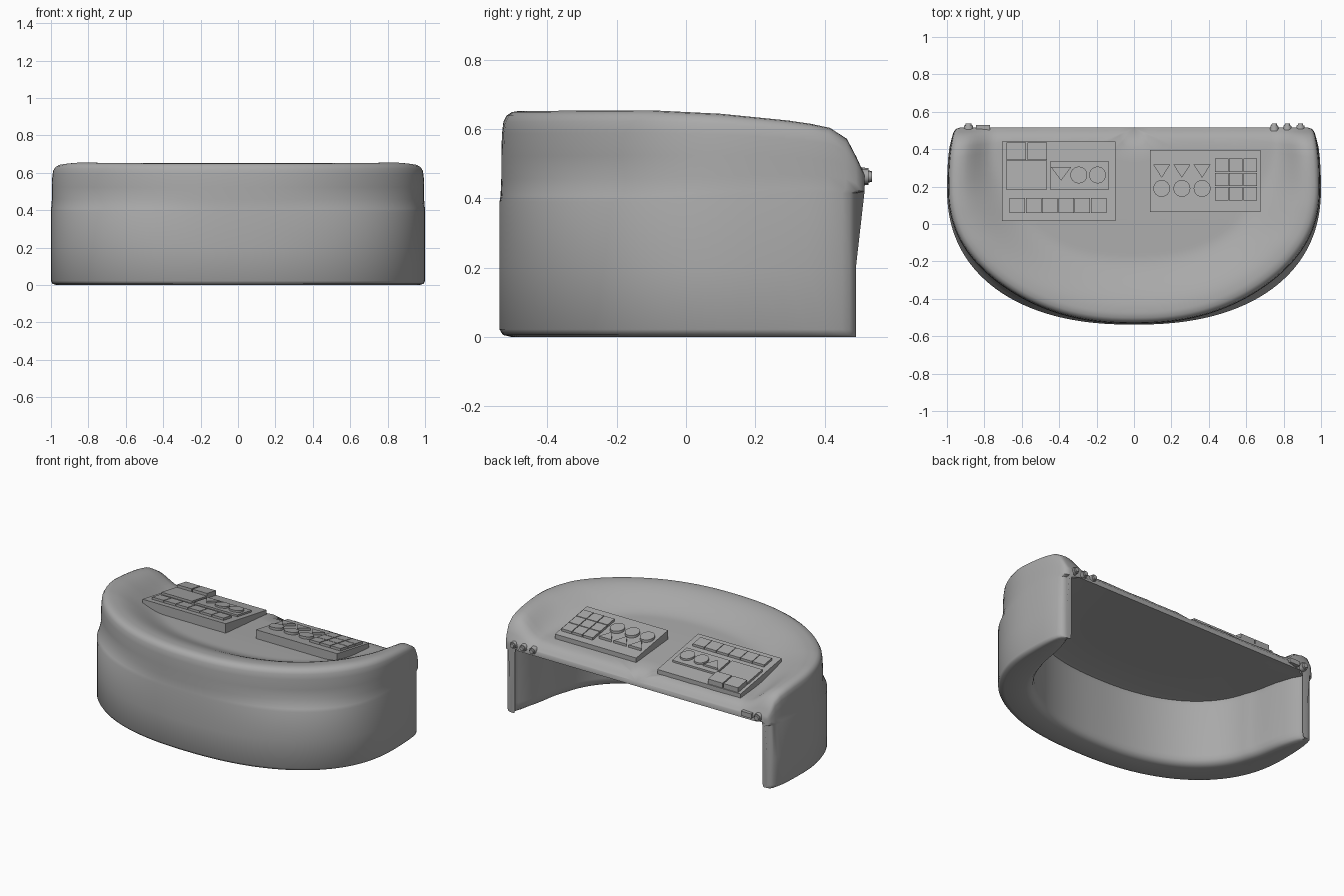
import bpy, bmesh, math
from mathutils import Matrix

cube = bpy.data.objects.get("Cube")
if cube:
    bpy.data.objects.remove(cube, do_unlink=True)

grey = bpy.data.materials.new("plain_grey")
grey.use_nodes = True
grey.diffuse_color = (0.4, 0.4, 0.4, 1)
grey.node_tree.nodes["Principled BSDF"].inputs["Base Color"].default_value = (0.4, 0.4, 0.4, 1)


def finish(bm, name, smooth=None):
    bmesh.ops.remove_doubles(bm, verts=bm.verts, dist=0.0002)
    bmesh.ops.recalc_face_normals(bm, faces=bm.faces)
    mesh = bpy.data.meshes.new(name)
    bm.to_mesh(mesh)
    bm.free()
    mesh.materials.append(grey)
    obj = bpy.data.objects.new(name, mesh)
    bpy.context.collection.objects.link(obj)
    if smooth:
        bpy.ops.object.select_all(action='DESELECT')
        obj.select_set(True)
        bpy.context.view_layer.objects.active = obj
        bpy.ops.object.shade_smooth_by_angle(angle=math.radians(smooth))


def lookup(table, v):
    if v <= table[0][0]:
        return table[0][1]
    for (a, za), (b, zb) in zip(table, table[1:]):
        if v <= b:
            return za + (zb - za) * (v - a) / (b - a)
    return table[-1][1]


def smoothstep(a, b, v):
    t = min(max((v - a) / (b - a), 0), 1)
    return t * t * (3 - 2 * t)


# Heights of the rim and desk from front to back, and the inner wall's scale
RIM = [(-0.5, 0.652), (-0.1, 0.654), (0.1, 0.644), (0.3, 0.624), (0.38, 0.612), (0.42, 0.602),
       (0.45, 0.587), (0.47, 0.565), (0.495, 0.512), (0.515, 0.468)]
DESK = [(-0.4, 0.57), (0.02, 0.548), (0.44, 0.512), (0.48, 0.5), (0.515, 0.46)]
INNER = [(0, 0.81), (0.25, 0.84), (0.4, 0.885), (0.45, 0.92), (0.48, 0.945), (0.49, 0.96)]
BACK = 0.49

# Plan outline: rounded back corners joined by a broad curved front
corner = [(0.935, 0.49), (0.955, 0.485), (0.968, 0.472), (0.977, 0.45), (0.987, 0.41),
          (0.994, 0.35), (0.998, 0.28)]
outline = [(x, y, 0.0) for x, y in corner]
STEPS = 72
for i in range(STEPS + 1):
    a = math.pi * i / STEPS
    c, s = math.cos(a), abs(math.sin(a))
    x = math.copysign(abs(c) ** 0.87, c)
    outline.append((x, 0.2 - 0.738 * s ** 0.87, math.sin(2 * a) ** 2))
outline += [(-x, y, 0.0) for x, y in reversed(corner)]

# Cross-section: under = desk underside, foot = across the wall,
# side = up to the rim crest, top = down into the dish
section = [("under", k, 0.43) for k in (0, 0.35, 0.7, 0.96)]
section += [("foot", k, z) for k, z in [
    (-0.04, 0.425), (0, 0.4), (0, 0.06), (0.03, 0.03), (0.1, 0.01), (0.22, 0),
    (0.82, 0), (0.95, 0.006), (1, 0.022), (1, 0.2), (1, 0.39)]]
section += [("side", k, f) for k, f in [
    (0.997, 0.06), (0.995, 0.25), (0.995, 0.5), (0.993, 0.75), (0.989, 0.88),
    (0.98, 0.95), (0.965, 0.988), (0.945, 1)]]
section += [("top", 0.935 - 0.315 * i / 15, 0) for i in range(16)]
section += [("top", 0.62 * (1 - i / 8), 0) for i in range(1, 9)]


def body_point(px, py, lean, kind, k, v):
    inner = lookup(INNER, py)
    rise = 0.025 * smoothstep(-0.2, 0.4, py)
    if kind == "under":
        k *= inner
    elif kind == "foot":
        k = inner + (1 - inner) * k
    elif kind == "side":
        k -= 0.025 * lean * min(v / 0.25, 1)
    else:
        k -= 0.025 * lean * smoothstep(0.6, 0.9, k)
    x, y = px * k, BACK + (py - BACK) * k
    if kind != "foot":
        y += 0.025 * min(max((y - 0.42) / 0.07, 0), 1)
    rim, desk = lookup(RIM, y), lookup(DESK, y)
    if kind in ("under", "foot"):
        z = v + (rise if v == 0.39 else 0)
    elif kind == "side":
        z = 0.392 + rise + (rim - 0.392 - rise) * v
    else:
        start = 0.64 + 0.12 * smoothstep(-0.1, 0.45, py)
        z = desk + (rim - desk) * smoothstep(start, 0.935 - 0.025 * lean, k)
    return x, y, z


# Curved counter with the dished desk top in one skin
bm = bmesh.new()
rows = [[bm.verts.new(body_point(*p, *s)) for s in section] for p in outline]
for r, q in zip(rows, rows[1:]):
    for j in range(len(section) - 1):
        bm.faces.new((r[j], r[j + 1], q[j + 1], q[j]))
for row in (rows[0], rows[-1]):
    bm.faces.new(row)
finish(bm, "curved_counter", 50)


# Control panels: prisms that follow one tilted plane
def tilt(y):
    return 0.613 - 0.17 * y


def prism(bm, pts, top, bottom=None):
    lo = [bm.verts.new((x, y, tilt(y) - 0.005 if bottom is None else bottom)) for x, y in pts]
    hi = [bm.verts.new((x, y, tilt(y) + top)) for x, y in pts]
    bm.faces.new(hi)
    bm.faces.new(lo[::-1])
    for i in range(len(pts)):
        j = (i + 1) % len(pts)
        bm.faces.new((lo[i], lo[j], hi[j], hi[i]))


def box(x0, y0, x1, y1):
    return [(x0, y0), (x1, y0), (x1, y1), (x0, y1)]


def disc(x, y, r=0.045):
    return [(x + r * math.cos(math.tau * i / 24), y + r * math.sin(math.tau * i / 24)) for i in range(24)]


def triangle(x, y, w=0.046, h=0.036):
    return [(x - w, y + h), (x, y - h), (x + w, y + h)]


def part(name, shapes, top, bottom=None):
    bm = bmesh.new()
    for pts in shapes:
        prism(bm, pts, top, bottom)
    finish(bm, name)


def grid(x0, y0, cols, rows, w, h, gap):
    return [box(x0 + c * (w + gap), y0 + r * (h + gap), x0 + c * (w + gap) + w, y0 + r * (h + gap) + h)
            for r in range(rows) for c in range(cols)]


part("right_panel", [box(-0.705, 0.015, -0.1, 0.44)], 0, 0.48)
part("right_screen", [box(-0.685, 0.185, -0.465, 0.34)], 0.015)
part("right_screen_blocks", grid(-0.683, 0.342, 2, 1, 0.105, 0.093, 0.008), 0.032)
part("right_button_plate", [box(-0.45, 0.185, -0.135, 0.335)], 0.012)
part("right_round_buttons", [triangle(-0.39, 0.268, 0.054), disc(-0.295, 0.262), disc(-0.195, 0.262)], 0.024)
part("right_key_row", grid(-0.665, 0.06, 6, 1, 0.083, 0.08, 0.004), 0.015)

part("left_panel", [box(0.085, 0.065, 0.675, 0.395)], 0, 0.48)
part("left_triangle_buttons", [triangle(x, 0.283) for x in (0.148, 0.256, 0.364)], 0.016)
part("left_round_buttons", [disc(x, 0.19) for x in (0.148, 0.256, 0.364)], 0.016)
part("left_key_grid", grid(0.432, 0.125, 3, 3, 0.072, 0.072, 0.005), 0.016)


# Small controls along the back edge
def knob(name, x, r):
    bm = bmesh.new()
    for radius, depth, y in ((r, 0.03, 0.512), (r * 0.65, 0.012, 0.53)):
        m = Matrix.Translation((x, y, 0.463)) @ Matrix.Rotation(math.pi / 2, 4, 'X')
        bmesh.ops.create_cone(bm, cap_ends=True, segments=20, radius1=radius * 0.85,
                              radius2=radius, depth=depth, matrix=m)
    finish(bm, name, 35)


for i, x in enumerate((0.75, 0.82, 0.89)):
    knob(f"left_edge_knob_{i + 1}", x, 0.024)
knob("right_edge_knob", -0.885, 0.028)

bm = bmesh.new()
bmesh.ops.create_cube(bm, size=1, matrix=Matrix.Translation((-0.807, 0.512, 0.463))
                      @ Matrix.Diagonal((0.075, 0.034, 0.03, 1)))
finish(bm, "right_edge_switch")
